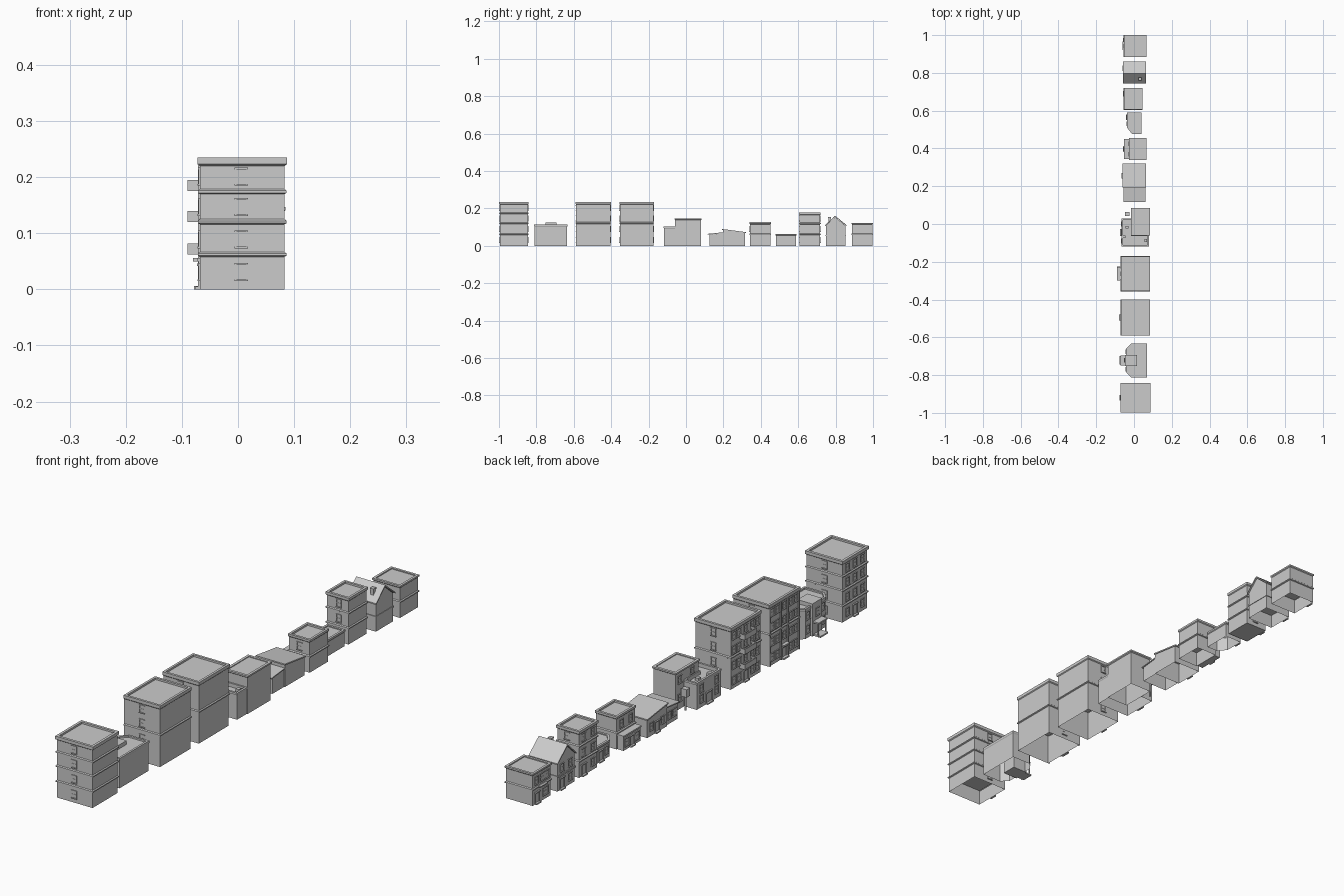
import bpy, bmesh
from mathutils import Vector, Matrix

if "Cube" in bpy.data.objects:
    bpy.data.objects.remove(bpy.data.objects["Cube"])


def finish(bm, name):
    bmesh.ops.recalc_face_normals(bm, faces=bm.faces)
    me = bpy.data.meshes.new(name)
    bm.to_mesh(me)
    bm.free()
    ob = bpy.data.objects.new(name, me)
    bpy.context.collection.objects.link(ob)
    return ob


def boxes(name, items):
    """Several boxes (x0,x1,y0,y1,z0,z1) in one object."""
    bm = bmesh.new()
    for b in items:
        lo, hi = Vector(b[0::2]), Vector(b[1::2])
        m = Matrix.Translation((lo + hi) / 2) @ Matrix.Diagonal((*(hi - lo), 1))
        bmesh.ops.create_cube(bm, size=1, matrix=m)
    return finish(bm, name)


def offset(pts, d):
    """Mitred outward offset of a counter-clockwise outline."""
    out = []
    for i, p in enumerate(pts):
        p = Vector(p)
        a = (p - Vector(pts[i - 1])).normalized()
        b = (Vector(pts[(i + 1) % len(pts)]) - p).normalized()
        na, nb = Vector((a.y, -a.x)), Vector((b.y, -b.x))
        out.append(p + (na + nb) * d / (1 + na.dot(nb)))
    return out


def rect(x0, x1, y0, y1):
    return [(x0, y0), (x1, y0), (x1, y1), (x0, y1)]


def shell(name, pts, h, ledges=(), rim=.004, rim_h=.012, sunk=.007, ceiling=None):
    """Open-bottomed walls with ledges, overhanging rim and sunken roof."""
    prof = [(0, 0)]
    for z in ledges:
        prof += [(0, z - .003), (.0035, z - .001), (.0035, z + .003), (0, z + .006)]
    prof += [(0, h - rim_h - .003), (rim, h - rim_h), (rim, h), (-.006, h), (-.006, h - sunk)]
    bm = bmesh.new()
    rings = [[bm.verts.new((p.x, p.y, z)) for p in offset(pts, d)] for d, z in prof]
    n = len(pts)
    for r, s in zip(rings, rings[1:]):
        for i in range(n):
            j = (i + 1) % n
            bm.faces.new((r[i], r[j], s[j], s[i]))
    bm.faces.new(rings[-1])
    ob = finish(bm, name)
    if ceiling:
        bm = bmesh.new()
        bm.faces.new([bm.verts.new((*p, ceiling)) for p in pts][::-1])
        me = bpy.data.meshes.new(name + "_ceiling")
        bm.to_mesh(me)
        bm.free()
        bpy.context.collection.objects.link(bpy.data.objects.new(me.name, me))
    return ob


def extrude_x(name, prof, x0, x1, bottom=False):
    """Profile in (y,z) extruded along x; last edge is the open base."""
    bm = bmesh.new()
    a, b = [[bm.verts.new((x, *p)) for p in prof] for x in (x0, x1)]
    for i in range(len(prof) - (0 if bottom else 1)):
        j = (i + 1) % len(prof)
        bm.faces.new((a[i], a[j], b[j], b[i]))
    bm.faces.new(a)
    bm.faces.new(b[::-1])
    return finish(bm, name)


def window(axis, at, u, z, w=.018, h=.026):
    """Frame bars and sill; axis 'x' faces -x, '-y' and '+y' the side walls."""
    t = .003
    bars = [(u - w / 2 - t, u + w / 2 + t, z + h, z + h + t, .003),
            (u - w / 2 - t, u + w / 2 + t, z - t, z, .004),
            (u - w / 2 - .002, u - w / 2, z, z + h, .002),
            (u + w / 2, u + w / 2 + .002, z, z + h, .002),
            (u - w / 2, u + w / 2, z + h * .5 - .001, z + h * .5 + .001, .001)]
    res = []
    for u0, u1, z0, z1, d in bars:
        if axis == 'x':
            res.append((at - d, at, u0, u1, z0, z1))
        else:
            s = (at - d, at) if axis == '-y' else (at, at + d)
            res.append((u0, u1, *s, z0, z1))
    return res


def grid(axis, at, us, zs, **k):
    return [b for u in us for z in zs for b in window(axis, at, u, z, **k)]


def door(at, y, w=.022, h=.042):
    return [(at - .003, at, y - w / 2 - .003, y - w / 2, 0, h),
            (at - .003, at, y + w / 2, y + w / 2 + .003, 0, h),
            (at - .005, at, y - w / 2 - .004, y + w / 2 + .004, h, h + .004),
            (at - .008, at, y - w / 2 - .003, y + w / 2 + .003, 0, .005)]


floors = [.018, .076, .134, .188]

# Corner tower block, four storeys
shell("tower_block", rect(-.068, .083, -.995, -.845), .235, (.061, .119, .173), ceiling=.06)
boxes("tower_windows", grid('x', -.068, (-.965, -.92, -.875), floors[1:]) + door(-.068, -.92)
      + grid('x', -.068, (-.965, -.875), floors[:1])
      + grid('-y', -.995, (.006,), floors) + grid('+y', -.845, (.006,), floors))

# Chamfered hall with raised entrance
hall = [(-.015, -.81), (.067, -.81), (.067, -.635), (-.015, -.635), (-.04, -.662), (-.04, -.783)]
shell("hall", hall, .115, rim=.002, rim_h=.008, sunk=.006)
boxes("hall_entrance", [(-.048, .015, -.752, -.693, .0, .124), (-.072, -.048, -.75, -.697, .05, .056),
                        (-.078, -.048, -.745, -.7, 0, .006), (-.07, -.066, -.748, -.744, 0, .05),
                        (-.07, -.066, -.703, -.699, 0, .05)])
boxes("hall_windows", grid('x', -.04, (-.768, -.677), (.02, .072)) + grid('x', -.048, (-.7225,), (.072,)))

# Two tall apartment blocks
for name, y0, y1 in (("apartments_a", -.587, -.404), ("apartments_b", -.353, -.174)):
    c = (y0 + y1) / 2
    shell(name, rect(-.067, .082, y0, y1), .235, (.12,), rim=.003, ceiling=.119)
    cols = [c - .07, c - .04, c + .04, c + .07]
    boxes(name + "_windows", grid('x', -.067, cols, floors) + grid('x', -.067, (c,), floors[1:])
          + door(-.067, c) + grid('-y', y0, (.006,), floors) + grid('+y', y1, (.006,), floors))
boxes("entrance_canopy", [(-.08, -.067, -.512, -.478, .05, .056), (-.078, -.067, -.512, -.478, 0, .006)])
balconies = []
for z in (.062, .12, .175):
    balconies += [(-.09, -.067, -.3, -.226, z, z + .004), (-.09, -.087, -.3, -.226, z, z + .02),
                  (-.087, -.067, -.3, -.297, z, z + .02), (-.087, -.067, -.229, -.226, z, z + .02)]
boxes("balconies", balconies)
# Pilasters on the first apartment block
boxes("pilasters", [(-.071, -.067, y - .003, y + .003, 0, .222) for y in (-.583, -.516, -.475, -.408)])

# Shop: low L-shaped wing wrapped round a taller block
shell("shop_wing", [(-.065, -.117), (.078, -.117), (.078, -.058), (-.01, -.058), (-.01, .028), (-.065, .028)],
      .102, rim=.002, rim_h=.006, sunk=.014)
shell("shop_tower", rect(-.012, .081, -.058, .08), .147, rim=.004, rim_h=.006, sunk=.003)
boxes("shop_details", grid('x', -.065, (-.09, .0), (.02, .06)) + door(-.065, -.045, w=.03)
      + grid('x', -.012, (.055,), (.03, .1)) + grid('x', -.012, (-.02,), (.11,), h=.02))
boxes("roof_vents", [(-.06, -.045, -.075, -.06, .088, .104), (.055, .07, -.095, -.08, .088, .104),
                     (-.045, -.03, -.025, -.01, .088, .1)])
boxes("shop_sign", [(-.038, -.033, .05, .055, 0, .055), (-.047, -.024, .043, .063, .055, .085)])

# House with two sloping roofs
extrude_x("low_wing", [(.125, 0), (.125, .06), (.197, .068), (.197, 0)], -.052, .057)
extrude_x("main_house", [(.197, 0), (.197, .085), (.315, .069), (.315, 0)], -.057, .06)
extrude_x("low_wing_roof", [(.116, .06), (.116, .064), (.197, .072), (.197, .068)], -.056, .06, True)
extrude_x("main_house_roof", [(.192, .085), (.192, .09), (.32, .073), (.32, .068)], -.061, .063, True)
boxes("house_windows", grid('x', -.057, (.222, .29), (.022,)) + door(-.057, .256)
      + grid('x', -.052, (.145, .175), (.02,)))

# Set-back shop with projecting ground floor
shell("setback_block", rect(-.024, .063, .342, .452), .126, (.06,), rim=.003, rim_h=.008, ceiling=.058)
boxes("setback_front", [(-.05, -.024, .346, .448, 0, .052), (-.053, -.024, .343, .451, .052, .058)])
boxes("setback_windows", grid('x', -.024, (.37, .424), (.077,)) + door(-.05, .397, h=.04)
      + grid('x', -.05, (.367, .427), (.015,), w=.024) + grid('-y', .342, (.02,), (.077,)))

# Small corner kiosk with one cut corner
kiosk = [(-.01, .48), (.037, .48), (.037, .588), (-.035, .588), (-.035, .512)]
shell("kiosk", kiosk, .064, rim=.0025, rim_h=.007, sunk=.004)
boxes("kiosk_windows", grid('x', -.035, (.53,), (.018,)) + door(-.035, .565, h=.04))

# Three-storey townhouse
shell("townhouse", rect(-.051, .041, .608, .717), .178, (.061, .118), rim=.003, rim_h=.01, ceiling=.001)
boxes("townhouse_windows", grid('x', -.051, (.635, .69), floors[1:3]) + grid('x', -.051, (.635,), (.018,))
      + door(-.051, .69) + grid('-y', .608, (0,), floors[:3]) + grid('+y', .717, (0,), floors[:3]))

# Gabled house
extrude_x("gable_house", [(.748, 0), (.748, .108), (.797, .154), (.852, .108), (.852, 0)], -.054, .058)
extrude_x("gable_roof", [(.743, .105), (.743, .11), (.797, .161), (.859, .11), (.859, .105), (.797, .155)],
          -.059, .063, True)
boxes("gable_details", [(-.057, .06, .745, .855, .053, .059), (.026, .038, .762, .774, .115, .152),
                        (.024, .04, .76, .776, .149, .153)]
      + grid('x', -.054, (.775, .825), (.07,)) + grid('x', -.054, (.775,), (.017,)) + door(-.054, .825))

# Two-storey end house with shop awning
shell("end_house", rect(-.051, .062, .888, .997), .123, (.06,), rim=.003, rim_h=.006, sunk=.004, ceiling=.058)
boxes("end_house_details", grid('x', -.051, (.91, .942, .975), (.077,)) + door(-.051, .97)
      + grid('x', -.051, (.92,), (.017,), w=.03) + [(-.062, -.051, .92, .965, .06, .064)])
